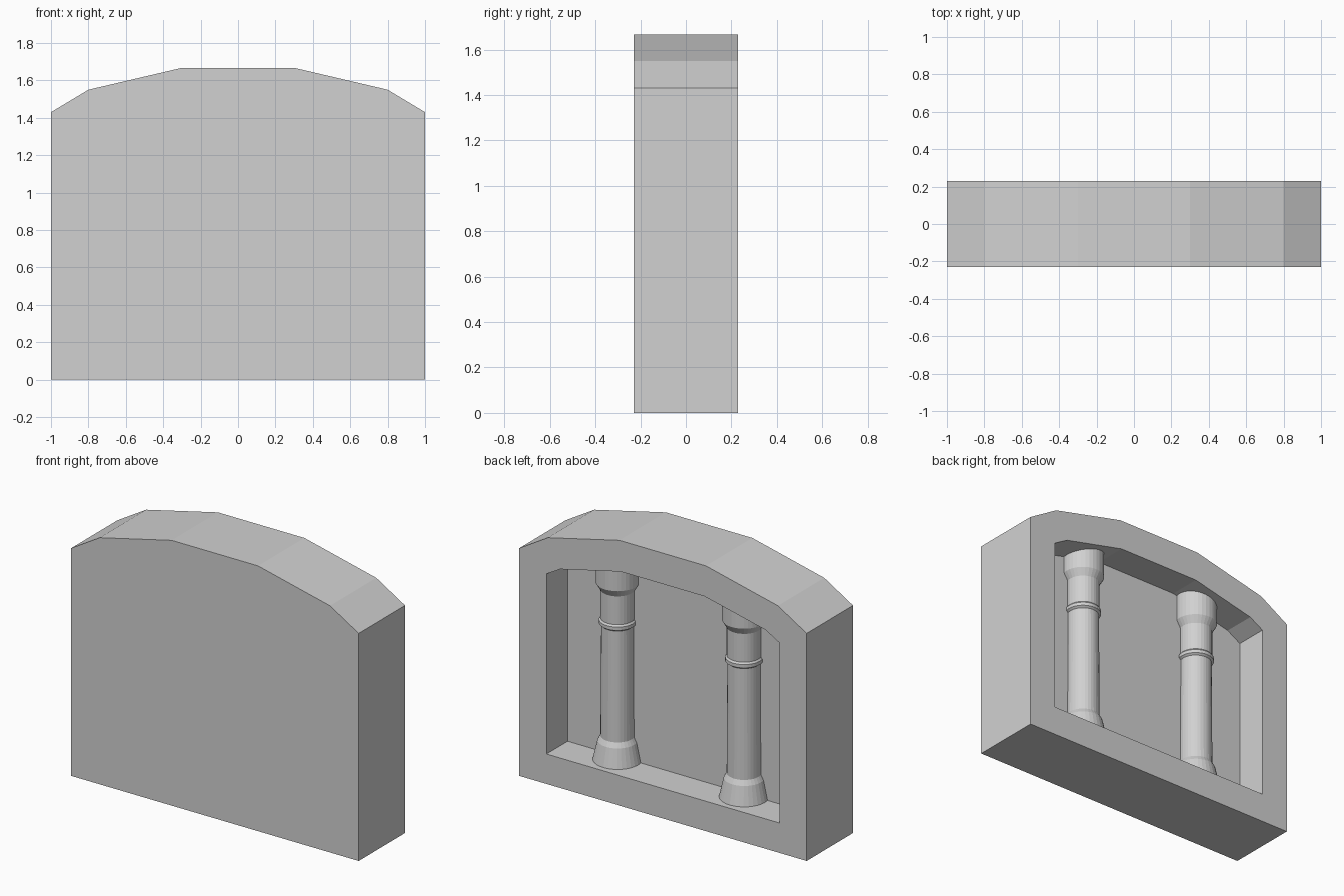
import bpy
import bmesh
import math

cube = bpy.data.objects.get("Cube")
if cube:
    bpy.data.objects.remove(cube, do_unlink=True)

stone = bpy.data.materials.new("grey_stone")
stone.use_nodes = True
stone.diffuse_color = (0.64, 0.64, 0.64, 1)
stone.node_tree.nodes["Principled BSDF"].inputs["Base Color"].default_value = (0.64, 0.64, 0.64, 1)

BACK, FRONT, RECESS = 0.23, -0.23, 0.02


def finish(bm, name):
    bmesh.ops.recalc_face_normals(bm, faces=bm.faces[:])
    mesh = bpy.data.meshes.new(name)
    bm.to_mesh(mesh)
    bm.free()
    mesh.materials.append(stone)
    obj = bpy.data.objects.new(name, mesh)
    bpy.context.collection.objects.link(obj)
    return obj


def mirrored(half):
    """Close a half outline, listed bottom to top, across x = 0."""
    return half + [(-x, z) for x, z in reversed(half)]


# Arched block with a matching arched niche sunk into its back
outer = mirrored([(1, 0), (1, 1.43), (0.8, 1.55), (0.3, 1.667)])
inner = mirrored([(0.81, 0.188), (0.81, 1.32), (0.715, 1.375), (0.29, 1.473)])

bm = bmesh.new()
loops = [[bm.verts.new((x, y, z)) for x, z in outline]
         for outline, y in ((outer, FRONT), (outer, BACK), (inner, BACK), (inner, RECESS))]
for a, b in zip(loops, loops[1:]):
    n = len(a)
    for i in range(n):
        j = (i + 1) % n
        bm.faces.new((a[i], a[j], b[j], b[i]))
bm.faces.new(loops[0])
bm.faces.new(loops[-1])
finish(bm, "arched_block")

# Turned column: (radius, height) from foot to capital
profile = [
    (0.146, 0.18), (0.117, 0.307), (0.1, 0.337),
    (0.096, 1.035), (0.109, 1.045), (0.109, 1.066), (0.1, 1.077),
    (0.1, 1.255), (0.127, 1.3), (0.127, 1.5),
]
SIDES = 32


def column(name, cx, cy):
    bm = bmesh.new()
    rings = []
    for r, z in profile:
        angles = [2 * math.pi * i / SIDES for i in range(SIDES)]
        rings.append([bm.verts.new((cx + r * math.cos(a), cy + r * math.sin(a), z)) for a in angles])
    for a, b in zip(rings, rings[1:]):
        for i in range(SIDES):
            j = (i + 1) % SIDES
            bm.faces.new((a[i], a[j], b[j], b[i]))
    bm.faces.new(rings[0])
    bm.faces.new(rings[-1])
    return finish(bm, name)


# Pair of columns standing in the niche
for side, sign in (("left", 1), ("right", -1)):
    column(side + "_column", sign * 0.44, 0.05)
